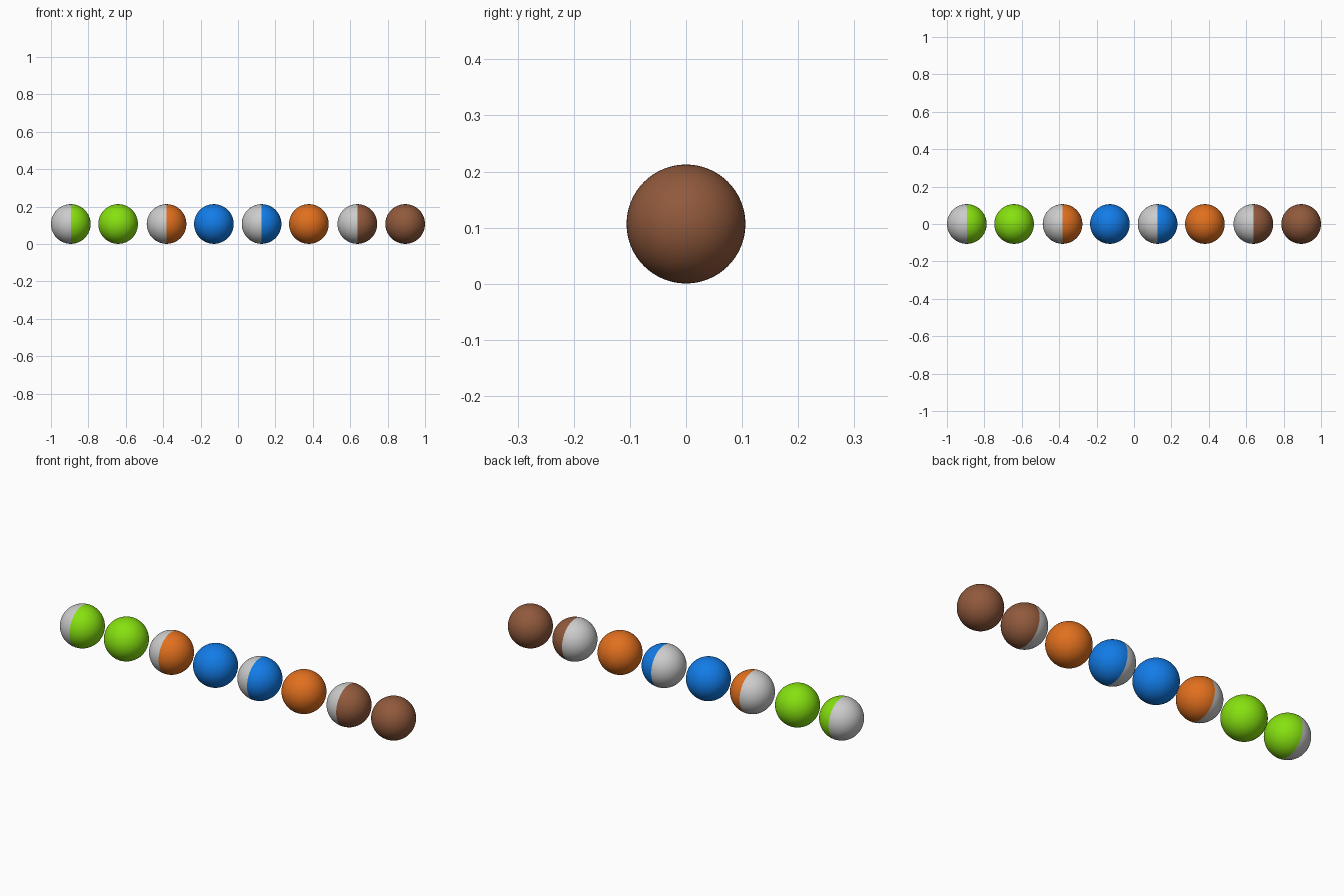
import bpy, bmesh
from mathutils import Matrix

if "Cube" in bpy.data.objects:
    bpy.data.objects.remove(bpy.data.objects["Cube"])

R = 0.106
Z = 0.1065

COLOURS = {
    "green": (0.24, 0.75, 0.005, 1),
    "blue": (0.006, 0.20, 0.80, 1),
    "orange": (0.75, 0.16, 0.013, 1),
    "brown": (0.28, 0.10, 0.045, 1),
}
mats = {}
for key, rgba in COLOURS.items():
    mats[key] = bpy.data.materials.new(key)
    mats[key].diffuse_color = rgba


def ball(name, x, mat=None, half=0):
    """Whole ball, or only its +x / -x half, with the poles along x."""
    bm = bmesh.new()
    bmesh.ops.create_uvsphere(bm, u_segments=64, v_segments=32, radius=R,
                              matrix=Matrix.Rotation(1.5707963, 4, 'Y'))
    if half:
        cut = bmesh.ops.bisect_plane(
            bm, geom=bm.verts[:] + bm.edges[:] + bm.faces[:], dist=1e-5,
            plane_co=(0, 0, 0), plane_no=(-half, 0, 0), clear_outer=True)
    for f in bm.faces:
        f.smooth = True
    me = bpy.data.meshes.new(name)
    bm.to_mesh(me)
    bm.free()
    ob = bpy.data.objects.new(name, me)
    ob.location = (x, 0, Z)
    bpy.context.collection.objects.link(ob)
    if mat:
        me.materials.append(mats[mat])


# Split (striped) balls: grey left half, coloured right half
for x, col in ((-0.894, "green"), (-0.382, "orange"), (0.126, "blue"), (0.638, "brown")):
    ball(f"striped_ball_{col}_grey_half", x, half=-1)
    ball(f"striped_ball_{col}_colour_half", x, col, half=1)

# Solid balls
for x, col in ((-0.641, "green"), (-0.129, "blue"), (0.379, "orange"), (0.894, "brown")):
    ball(f"solid_ball_{col}", x, col)

for m in bpy.data.materials:
    if m.users and not m.is_grease_pencil:
        m.use_nodes = True
        m.node_tree.nodes["Principled BSDF"].inputs["Base Color"].default_value = m.diffuse_color
